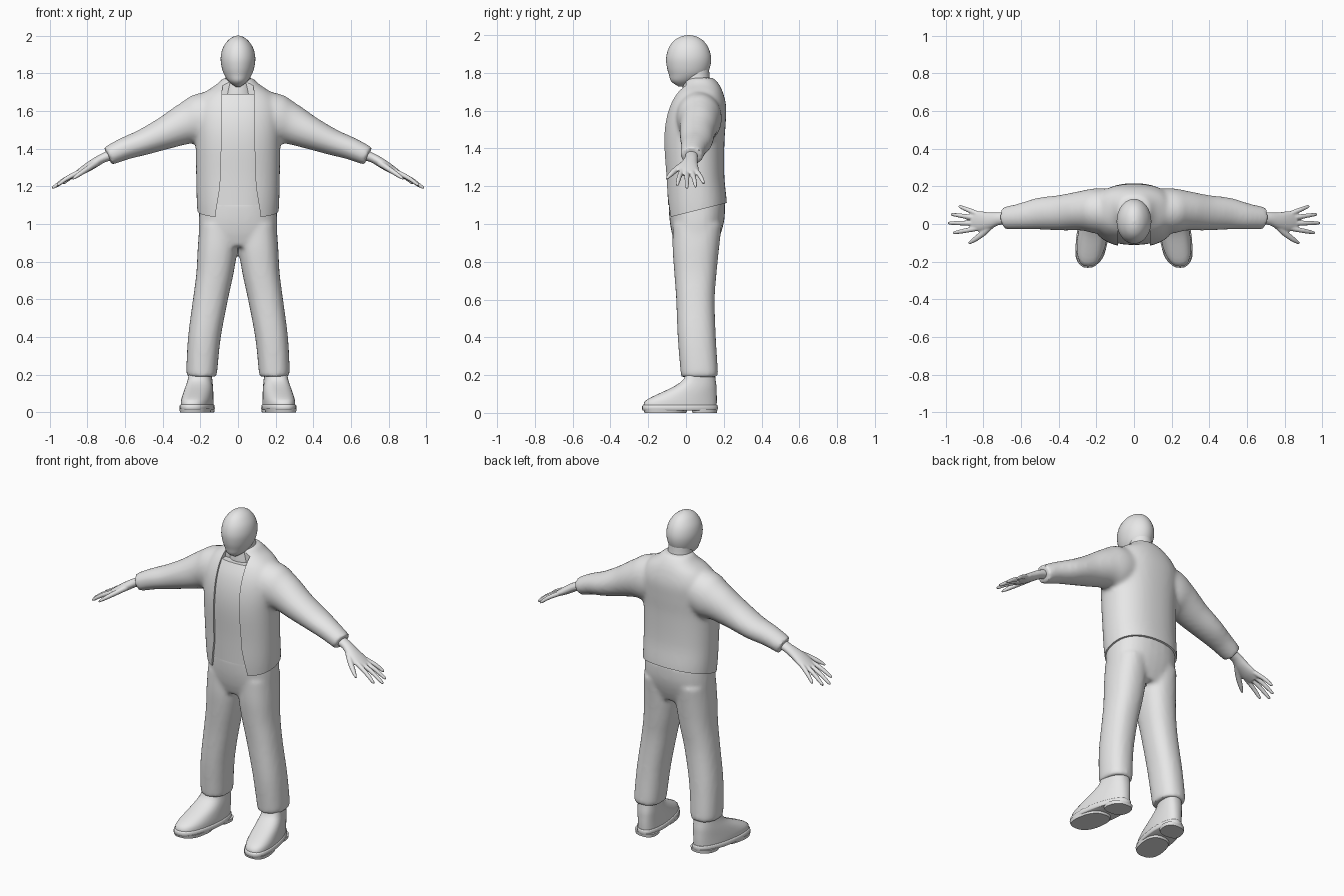
import bpy, bmesh, math
from mathutils import Vector

if "Cube" in bpy.data.objects:
    bpy.data.objects.remove(bpy.data.objects["Cube"])

grey = bpy.data.materials.new("light grey")
grey.diffuse_color = (0.8, 0.8, 0.8, 1)
grey.use_nodes = True
grey.node_tree.nodes["Principled BSDF"].inputs["Base Color"].default_value = grey.diffuse_color


def spline(rows, steps=4):
    """Catmull-Rom interpolation between section rows."""
    out = []
    for i in range(len(rows) - 1):
        p0, p1 = rows[max(i - 1, 0)], rows[i]
        p2, p3 = rows[i + 1], rows[min(i + 2, len(rows) - 1)]
        for s in range(steps):
            t = s / steps
            out.append([0.5 * (2 * b + (c - a) * t + (2 * a - 5 * b + 4 * c - d) * t * t
                               + (3 * b - a - 3 * c + d) * t ** 3)
                        for a, b, c, d in zip(p0, p1, p2, p3)])
    return out + [list(rows[-1])]


def loft(bm, rows, upright=True, power=2.0, n=32, steps=4):
    """Skin closed sections (x, y, z, radius a, radius b)."""
    rows = spline(rows, steps)
    pts = [Vector(r[:3]) for r in rows]
    rings, faces = [], []
    for i, r in enumerate(rows):
        if upright:
            u, v = Vector((1, 0, 0)), Vector((0, 1, 0))
        else:
            d = (pts[min(i + 1, len(pts) - 1)] - pts[max(i - 1, 0)]).normalized()
            v = d.cross(Vector((0, 1, 0))).normalized()
            u = v.cross(d)
        ring = []
        for k in range(n):
            t = 2 * math.pi * k / n
            c, s = math.cos(t), math.sin(t)
            ring.append(bm.verts.new(
                pts[i] + u * max(r[3], 0.002) * math.copysign(abs(c) ** (2 / power), c)
                + v * max(r[4], 0.002) * math.copysign(abs(s) ** (2 / power), s)))
        rings.append(ring)
    for a, b in zip(rings, rings[1:]):
        for k in range(n):
            j = (k + 1) % n
            faces.append(bm.faces.new((a[k], a[j], b[j], b[k])))
    faces += [bm.faces.new(rings[0][::-1]), bm.faces.new(rings[-1])]
    bmesh.ops.recalc_face_normals(bm, faces=faces)


def mirror(bm):
    """Add a copy on the other side of x = 0."""
    geo = bmesh.ops.duplicate(bm, geom=bm.verts[:] + bm.edges[:] + bm.faces[:])["geom"]
    for e in geo:
        if isinstance(e, bmesh.types.BMVert):
            e.co.x *= -1
    bmesh.ops.reverse_faces(bm, faces=[e for e in geo if isinstance(e, bmesh.types.BMFace)])


def finish(bm, name):
    me = bpy.data.meshes.new(name)
    bm.to_mesh(me)
    bm.free()
    me.materials.append(grey)
    ob = bpy.data.objects.new(name, me)
    bpy.context.collection.objects.link(ob)
    return ob


def apply(ob, kind, **settings):
    m = ob.modifiers.new(kind, kind)
    for k, v in settings.items():
        setattr(m, k, v)
    bpy.context.view_layer.objects.active = ob
    bpy.ops.object.modifier_apply(modifier=m.name)


def blend(ob, voxel, rounds):
    """Fuse overlapping volumes into one soft surface."""
    apply(ob, "REMESH", mode="VOXEL", voxel_size=voxel)
    apply(ob, "SMOOTH", factor=0.5, iterations=rounds)


# Jacket: torso plus sleeves, slanted hem, open front
torso = [(0, .06, .95, .205, .15), (0, .055, 1.10, .218, .162), (0, .045, 1.25, .222, .158),
         (0, .04, 1.42, .225, .163), (0, .047, 1.53, .23, .163), (0, .06, 1.62, .225, .153),
         (0, .07, 1.69, .185, .128), (0, .08, 1.74, .115, .095), (0, .075, 1.775, .08, .07)]
bm = bmesh.new()
loft(bm, [(.08, .06, 1.60, .12, .12), (.20, .07, 1.555, .12, .135), (.28, .07, 1.53, .105, .11),
          (.38, .06, 1.485, .095, .088), (.50, .055, 1.435, .085, .07),
          (.60, .04, 1.40, .07, .06), (.69, .03, 1.36, .06, .052)], upright=False)
mirror(bm)
loft(bm, torso, power=2.3, n=48)
jacket = finish(bm, "jacket")
blend(jacket, .012, 8)
bm = bmesh.new()
bm.from_mesh(jacket.data)
cut = bmesh.ops.bisect_plane(bm, geom=bm.verts[:] + bm.edges[:] + bm.faces[:],
                             plane_co=(0, -.09, 1.035), plane_no=(0, .25, -1), clear_outer=True)
bmesh.ops.contextual_create(bm, geom=[e for e in cut["geom_cut"] if isinstance(e, bmesh.types.BMEdge)])
bm.to_mesh(jacket.data)
bm.free()

edge = [(.12, .9), (.12, 1.05), (.095, 1.2), (.085, 1.5), (.085, 1.68), (.075, 1.9)]
bm = bmesh.new()
outline = [bm.verts.new((x, -.4, z)) for x, z in edge + [(-x, z) for x, z in edge[::-1]]]
ext = bmesh.ops.extrude_face_region(bm, geom=[bm.faces.new(outline)])["geom"]
bmesh.ops.translate(bm, vec=(0, .4, 0), verts=[e for e in ext if isinstance(e, bmesh.types.BMVert)])
bmesh.ops.recalc_face_normals(bm, faces=bm.faces[:])
cutter = finish(bm, "opening_cutter")
cutter.hide_render = True
apply(jacket, "BOOLEAN", operation="DIFFERENCE", solver="EXACT", object=cutter)
bpy.data.objects.remove(cutter)

# Shirt just inside the jacket
bm = bmesh.new()
loft(bm, [(x, y, z, a - .012, b - .012) for x, y, z, a, b in torso[1:7]], power=2.3, n=48)
finish(bm, "shirt")

# Neck and head
bm = bmesh.new()
loft(bm, [(0, .065, 1.62, .10, .09), (0, .06, 1.70, .082, .08),
          (0, .056, 1.77, .068, .07), (0, .05, 1.86, .065, .07)])
finish(bm, "neck")
bm = bmesh.new()
loft(bm, [(0, -.02, 1.728, .012, .02), (0, -.012, 1.755, .048, .066), (0, .008, 1.79, .072, .098),
          (0, .013, 1.83, .086, .114), (0, .014, 1.88, .092, .119), (0, .014, 1.93, .082, .106),
          (0, .014, 1.97, .057, .078), (0, .014, 1.992, .029, .042), (0, .014, 2.0, .004, .005)], n=40)
finish(bm, "head")

# Trousers: two legs fused with the hips
bm = bmesh.new()
loft(bm, [(.19, .07, .19, .076, .095), (.192, .07, .22, .082, .099), (.178, .057, .40, .087, .101),
          (.146, .05, .60, .093, .102), (.122, .05, .74, .099, .112), (.109, .052, .87, .105, .123),
          (.105, .06, 1.0, .10, .13)], power=2.3)
mirror(bm)
loft(bm, [(0, .052, .88, .195, .105), (0, .055, .95, .208, .13), (0, .058, 1.03, .208, .146),
          (0, .057, 1.12, .202, .15)], power=2.4)
blend(finish(bm, "trousers"), .012, 6)


# Shoes, toes turned outward
def foot_piece(bm, rows):
    """Rows are z, front y, back y, half width."""
    loft(bm, [(.21, (f + b) / 2, z, w, (b - f) / 2) for z, f, b, w in rows], power=2.5, steps=2)


def finish_feet(bm, name):
    for v in bm.verts:
        v.co.x += -.15 * v.co.y - .08 * max(v.co.y, 0) * (v.co.x - .21) / .08
    mirror(bm)
    finish(bm, name)


bm = bmesh.new()
foot_piece(bm, [(.03, -.225, .162, .08), (.06, -.22, .163, .08), (.085, -.18, .163, .078),
                (.115, -.115, .162, .075), (.145, -.055, .161, .071), (.18, -.012, .156, .066),
                (.23, 0, .15, .062)])
finish_feet(bm, "shoes")
bm = bmesh.new()
foot_piece(bm, [(.012, -.226, .164, .081), (.018, -.232, .168, .086), (.036, -.232, .168, .086),
                (.042, -.226, .164, .081)])
foot_piece(bm, [(0, -.22, .0, .078), (.02, -.226, .01, .082)])
foot_piece(bm, [(0, .035, .163, .076), (.02, .03, .166, .08)])
finish_feet(bm, "soles")

# Hands: palm, four fingers and a thumb
bm = bmesh.new()
loft(bm, [(.66, .03, 1.372, .034, .028), (.72, .028, 1.348, .034, .025), (.77, .018, 1.318, .045, .025),
          (.82, .014, 1.287, .054, .021), (.86, .016, 1.264, .046, .014)], upright=False, n=20)
for root_y, tip in [(.052, (.93, .095, 1.215)), (.03, (.972, .052, 1.197)),
                    (.004, (.988, .005, 1.19)), (-.022, (.962, -.048, 1.205))]:
    a, b = Vector((.825, root_y, 1.284)), Vector(tip)
    mid = a.lerp(b, .55) + Vector((0, 0, .006))
    loft(bm, [(*a, .014, .014), (*mid, .0125, .0125), (*a.lerp(b, .93), .009, .009),
              (*b, .004, .004)], upright=False, n=12)
loft(bm, [(.755, -.002, 1.322, .02, .018), (.80, -.048, 1.292, .017, .015),
          (.845, -.082, 1.262, .014, .012), (.878, -.104, 1.238, .006, .006)], upright=False, n=12)
mirror(bm)
blend(finish(bm, "hands"), .005, 3)

# Smooth shading with crisp edges
bpy.ops.object.select_all(action="SELECT")
bpy.context.view_layer.objects.active = jacket
bpy.ops.object.shade_smooth_by_angle(angle=math.radians(40))
